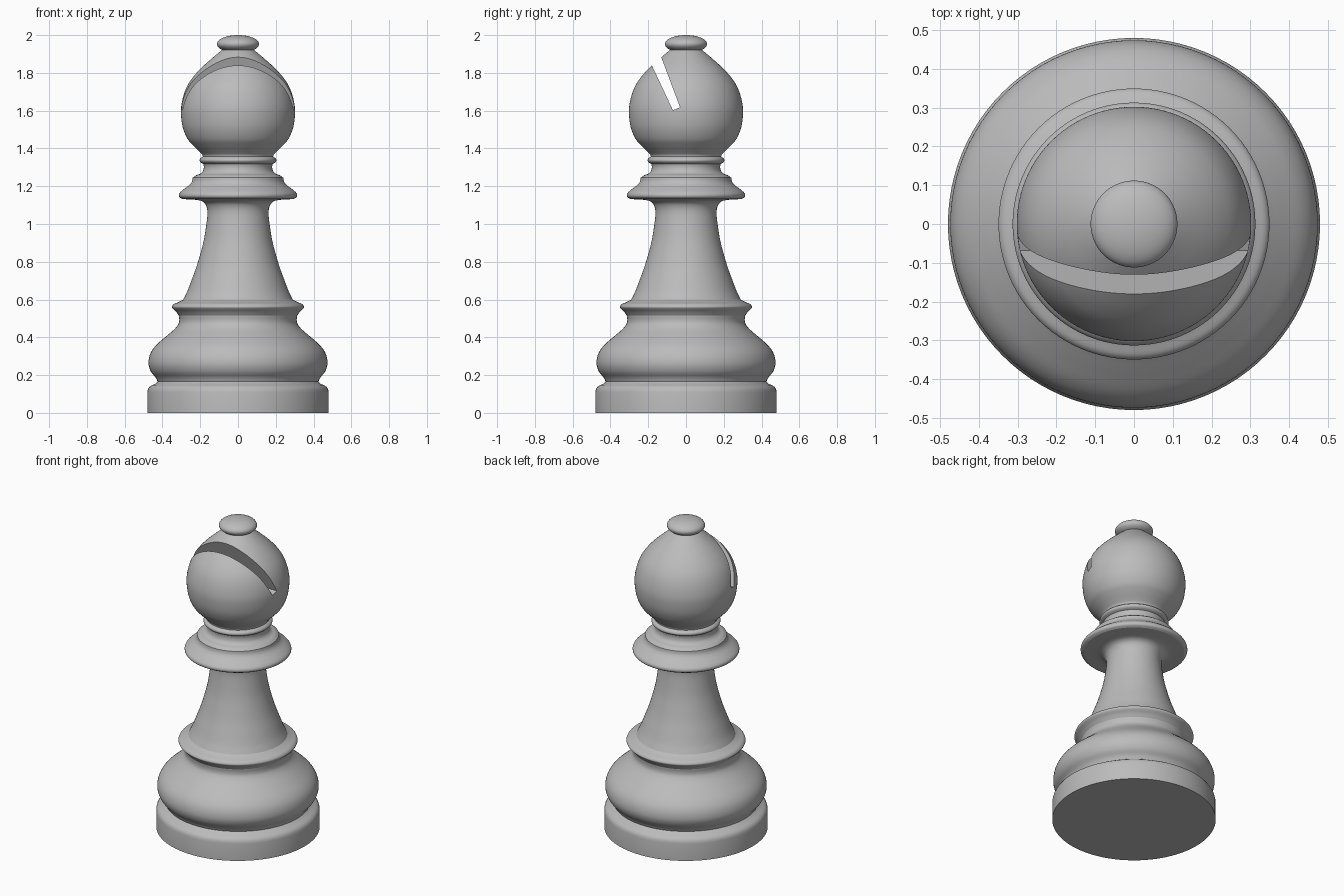
import bpy, bmesh, math
from mathutils import Vector

cube = bpy.data.objects.get("Cube")
if cube:
    bpy.data.objects.remove(cube, do_unlink=True)

SIDES = 96

mat = bpy.data.materials.new("plain grey")
mat.use_nodes = True
grey = (0.5, 0.5, 0.5, 1)
mat.diffuse_color = grey
mat.node_tree.nodes["Principled BSDF"].inputs["Base Color"].default_value = grey


def smooth_curve(pts, steps=5):
    """Catmull-Rom curve through (radius, height) points."""
    p = [Vector(q) for q in pts]
    p = [p[0] * 2 - p[1]] + p + [p[-1] * 2 - p[-2]]
    out = []
    for a, b, c, d in zip(p, p[1:], p[2:], p[3:]):
        for i in range(steps):
            t = i / steps
            out.append(0.5 * (2 * b + (c - a) * t + (2 * a - 5 * b + 4 * c - d) * t * t
                              + (3 * b - a - 3 * c + d) * t ** 3))
    return out + [p[-2]]


def finish(name, bm):
    bmesh.ops.recalc_face_normals(bm, faces=bm.faces)
    mesh = bpy.data.meshes.new(name)
    bm.to_mesh(mesh)
    bm.free()
    mesh.materials.append(mat)
    obj = bpy.data.objects.new(name, mesh)
    bpy.context.collection.objects.link(obj)
    return obj


def shade(obj):
    bpy.ops.object.select_all(action='DESELECT')
    obj.select_set(True)
    bpy.context.view_layer.objects.active = obj
    bpy.ops.object.shade_smooth_by_angle(angle=math.radians(35))


def lathe(name, pts, cap_bottom=False, cap_top=False, curved=True):
    """Turned part around the z axis, with optional flat ends."""
    bm = bmesh.new()
    rings = []
    for r, z in (smooth_curve(pts) if curved else pts):
        rings.append([bm.verts.new((r * math.cos(a), r * math.sin(a), z))
                      for a in (math.tau * i / SIDES for i in range(SIDES))])
    for low, high in zip(rings, rings[1:]):
        for i in range(SIDES):
            j = (i + 1) % SIDES
            bm.faces.new((low[i], low[j], high[j], high[i]))
    if cap_bottom:
        bm.faces.new(rings[0][::-1])
    if cap_top:
        bm.faces.new(rings[-1])
    obj = finish(name, bm)
    shade(obj)
    return obj


# Foot: straight disc with a rounded upper rim
lathe("foot", [(.48, 0), (.48, .11), (.477, .125), (.47, .137), (.455, .147),
               (.437, .154), (.425, .165)], cap_bottom=True, curved=False)

# Body: wide belly, groove and pointed ring
lathe("belly", [(.425, .165), (.437, .188), (.462, .22), (.474, .262), (.465, .312), (.437, .355),
                (.387, .40), (.34, .44), (.317, .468), (.311, .49), (.313, .515)])
lathe("body_ring", [(.313, .515), (.328, .535), (.346, .553), (.349, .564),
                    (.338, .577), (.312, .588), (.29, .60)])

# Stem flaring out under the collar
lathe("stem", [(.29, .60), (.268, .645), (.245, .705), (.221, .77), (.2, .84), (.182, .91), (.17, .98),
               (.162, 1.05), (.166, 1.09), (.182, 1.115), (.215, 1.127), (.295, 1.132)])

# Collar and neck beads
lathe("collar", [(.295, 1.132), (.31, 1.142), (.313, 1.155), (.306, 1.168),
                 (.285, 1.186), (.257, 1.207), (.244, 1.225), (.24, 1.245)])
lathe("collar_step", [(.24, 1.245), (.222, 1.258), (.2, 1.266), (.186, 1.28), (.181, 1.3), (.183, 1.318)])
lathe("neck_bead", [(.183, 1.318), (.197, 1.326), (.203, 1.336), (.199, 1.347), (.186, 1.357)])

# Head: rounded drop shape
head = lathe("head", [(.186, 1.357), (.19, 1.368), (.206, 1.385), (.24, 1.418), (.268, 1.452), (.292, 1.51),
                      (.302, 1.58), (.299, 1.635), (.284, 1.695), (.261, 1.745), (.228, 1.79),
                      (.188, 1.832), (.146, 1.87), (.1, 1.909), (.08, 1.925)],
             cap_bottom=True, cap_top=True)

# Slanted slot sawn through the head from side to side
bm = bmesh.new()
outline = [(-.069, 1.602), (-.032, 1.618), (-.167, 1.98), (-.237, 1.96)]
face = bm.faces.new([bm.verts.new((-.5, y, z)) for y, z in outline])
side = bmesh.ops.extrude_face_region(bm, geom=[face])
bmesh.ops.translate(bm, vec=(1, 0, 0),
                    verts=[v for v in side["geom"] if isinstance(v, bmesh.types.BMVert)])
cutter = finish("slot_cutter", bm)
cutter.hide_render = True

cut = head.modifiers.new("slot", 'BOOLEAN')
cut.operation = 'DIFFERENCE'
cut.solver = 'EXACT'
cut.object = cutter
bpy.ops.object.select_all(action='DESELECT')
head.select_set(True)
bpy.context.view_layer.objects.active = head
bpy.ops.object.modifier_apply(modifier=cut.name)
bpy.data.objects.remove(cutter, do_unlink=True)
shade(head)

# Finial: flattened ball on top
bm = bmesh.new()
bmesh.ops.create_uvsphere(bm, u_segments=64, v_segments=32, radius=1)
bmesh.ops.scale(bm, vec=(.112, .112, .047), verts=bm.verts)
bmesh.ops.translate(bm, vec=(0, 0, 1.953), verts=bm.verts)
shade(finish("finial", bm))
